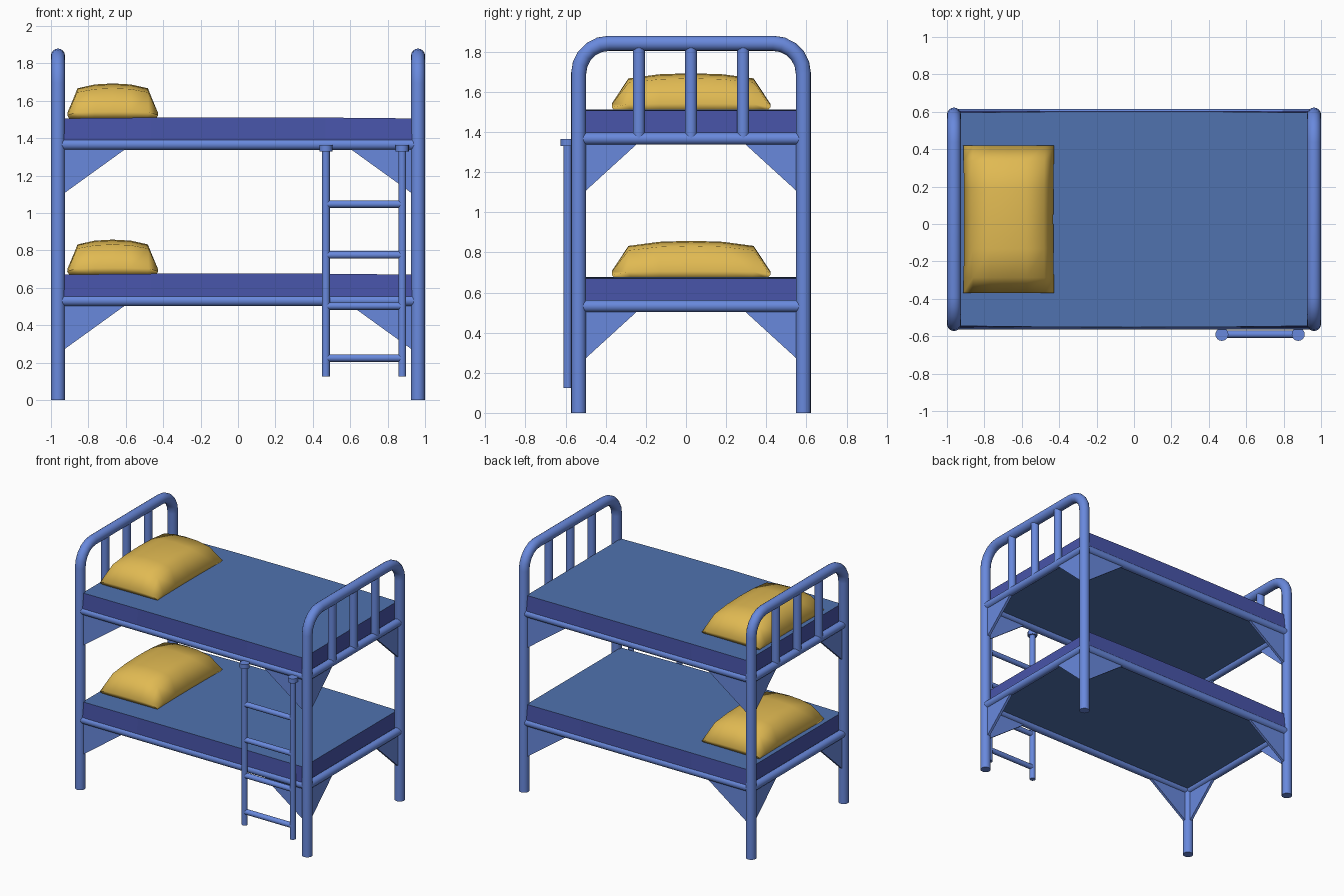
import bpy, bmesh, math
from mathutils import Vector

if "Cube" in bpy.data.objects:
    bpy.data.objects.remove(bpy.data.objects["Cube"])


def material(name, rgb):
    m = bpy.data.materials.new(name)
    m.diffuse_color = (*rgb, 1)
    m.use_nodes = True
    m.node_tree.nodes["Principled BSDF"].inputs["Base Color"].default_value = m.diffuse_color
    return m


FRAME = material("frame blue", (0.14, 0.25, 0.72))
SIDE = material("mattress side indigo", (0.065, 0.09, 0.40))
SHEET = material("sheet steel blue", (0.08, 0.17, 0.43))
PILLOW = material("pillow gold", (0.75, 0.49, 0.085))

XP = 0.9625                 # post centre in x
YF, YB, YC = -0.535, 0.585, 0.025   # front post, back post, bed centre
DECKS = {"lower": 0.532, "upper": 1.367}


def finish(name, bm, mats, smooth=None):
    bmesh.ops.recalc_face_normals(bm, faces=bm.faces)
    me = bpy.data.meshes.new(name)
    bm.to_mesh(me)
    bm.free()
    for m in mats:
        me.materials.append(m)
    ob = bpy.data.objects.new(name, me)
    bpy.context.collection.objects.link(ob)
    if smooth:
        bpy.ops.object.select_all(action='DESELECT')
        ob.select_set(True)
        bpy.context.view_layer.objects.active = ob
        bpy.ops.object.shade_smooth_by_angle(angle=math.radians(smooth))
    return ob


def tube(name, pts, r, n=16):
    """Round pipe swept along a path lying in one plane."""
    pts = [Vector(p) for p in pts]
    dirs = [(b - a).normalized() for a, b in zip(pts, pts[1:])]
    side = Vector((1, 0, 0)) if abs(dirs[0].x) < 0.5 else Vector((0, 1, 0))
    bm = bmesh.new()
    rings = []
    for i, p in enumerate(pts):
        d0, d1 = dirs[max(i - 1, 0)], dirs[min(i, len(dirs) - 1)]
        up = side.cross((d0 + d1).normalized())
        k = 1 / math.cos(d0.angle(d1) / 2)
        rings.append([bm.verts.new(p + r * (side * math.cos(a) + up * k * math.sin(a)))
                      for a in (2 * math.pi * j / n for j in range(n))])
    for a, b in zip(rings, rings[1:]):
        for j in range(n):
            bm.faces.new((a[j], a[(j + 1) % n], b[(j + 1) % n], b[j]))
    bm.faces.new(rings[0])
    bm.faces.new(rings[-1])
    return finish(name, bm, [FRAME], 40)


def gusset(name, corner, along, length, drop, t=0.01):
    """Triangular plate hanging under a rail beside a post."""
    along = Vector(along)
    n = along.cross(Vector((0, 0, 1))) * t
    c = Vector(corner)
    tri = [c, c + along * length, c - Vector((0, 0, drop))]
    bm = bmesh.new()
    a = [bm.verts.new(p + n) for p in tri]
    b = [bm.verts.new(p - n) for p in tri]
    bm.faces.new(a)
    bm.faces.new(b)
    for i in range(3):
        j = (i + 1) % 3
        bm.faces.new((a[i], a[j], b[j], b[i]))
    finish(name, bm, [FRAME])


# End frames: posts joined by a rounded arch, with three upright bars
R, TOP = 0.15, 1.842
for end, x in (("head", -XP), ("foot", XP)):
    path = [(x, YF, 0)]
    for cy, start in ((YF + R, 180), (YB - R, 90)):
        for i in range(6):
            a = math.radians(start - 18 * i)
            path.append((x, cy + R * math.cos(a), TOP - R + R * math.sin(a)))
    path.append((x, YB, 0))
    tube(end + "_arch", path, 0.0375)
    for i in (-1, 0, 1):
        y = YC + 0.26 * i
        tube(end + "_bar", [(x, y, DECKS["upper"]), (x, y, TOP)], 0.03)

# Decks: rails, corner gussets, mattress and pillow
PROFILE = ((-1, .12), (-.79, .85), (-.4, .97), (0, 1), (.4, .97), (.79, .85), (1, .12))
for deck, z in DECKS.items():
    for x in (-XP, XP):
        tube(deck + "_end_rail", [(x, YF, z), (x, YB, z)], 0.03)
    for y in (YF, YB):
        tube(deck + "_long_rail", [(-XP, y, z), (XP, y, z)], 0.03)
    for x in (-XP, XP):
        for y in (YF, YB):
            sx, sy = -math.copysign(1, x), (1 if y < 0 else -1)
            gusset(deck + "_long_gusset", (x, y, z), (sx, 0, 0), 0.395, 0.285)
            gusset(deck + "_end_gusset", (x, y, z), (0, sy, 0), 0.32, 0.292)

    # Mattress, slightly narrower and crowned on top
    bm = bmesh.new()
    bmesh.ops.create_grid(bm, x_segments=4, y_segments=2, size=1)
    bmesh.ops.solidify(bm, geom=bm.faces[:], thickness=1)
    zs = [v.co.z for v in bm.verts]
    mid = (min(zs) + max(zs)) / 2
    for v in bm.verts:
        u, w, top = v.co.x, v.co.y, v.co.z > mid
        half = 0.57 + 0.007 * (1 - u * u) if top else 0.58
        zz = z + 0.139 + 0.006 * (1 - u * u) if top else z
        v.co = (u * 0.935, YC + w * half, zz)
    bmesh.ops.recalc_face_normals(bm, faces=bm.faces)
    for f in bm.faces:
        f.material_index = 1 if abs(f.normal.z) > 0.7 else 0
    finish(deck + "_mattress", bm, [SIDE, SHEET])

    # Pillow: puffed grid closed by a tucked flat underside
    bm = bmesh.new()
    base = z + 0.142
    grid = [[bm.verts.new((-0.67 + 0.243 * u * (1 - 0.02 * (1 - w * w)),
                           YC + 0.395 * w, base + 0.184 * fu * fw ** 1.0 + 0.012 * (1 - fu * fw)))
             for w, fw in PROFILE] for u, fu in PROFILE]
    n = len(PROFILE) - 1
    for i in range(n):
        for j in range(n):
            bm.faces.new((grid[i][j], grid[i + 1][j], grid[i + 1][j + 1], grid[i][j + 1]))
    rim = ([grid[i][0] for i in range(n)] + [grid[n][j] for j in range(n)]
           + [grid[i][n] for i in range(n, 0, -1)] + [grid[0][j] for j in range(n, 0, -1)])
    low = [bm.verts.new((-0.67 + (v.co.x + 0.67) * 0.96, YC + (v.co.y - YC) * 0.96, base - 0.003))
           for v in rim]
    for i in range(len(rim)):
        k = (i + 1) % len(rim)
        bm.faces.new((rim[i], rim[k], low[k], low[i]))
    bm.faces.new(low)
    finish(deck + "_pillow", bm, [PILLOW], 75)

# Ladder hung on the front rail
LY, LX = -0.59, (0.47, 0.878)
for x in LX:
    tube("ladder_side", [(x, LY, 0.125), (x, LY, 1.35)], 0.021)
    tube("ladder_cap", [(x, LY, 1.33), (x, LY, 1.365)], 0.035)
for z in (0.225, 0.503, 0.776, 1.048):
    tube("ladder_rung", [(LX[0], LY, z), (LX[1], LY, z)], 0.02)
